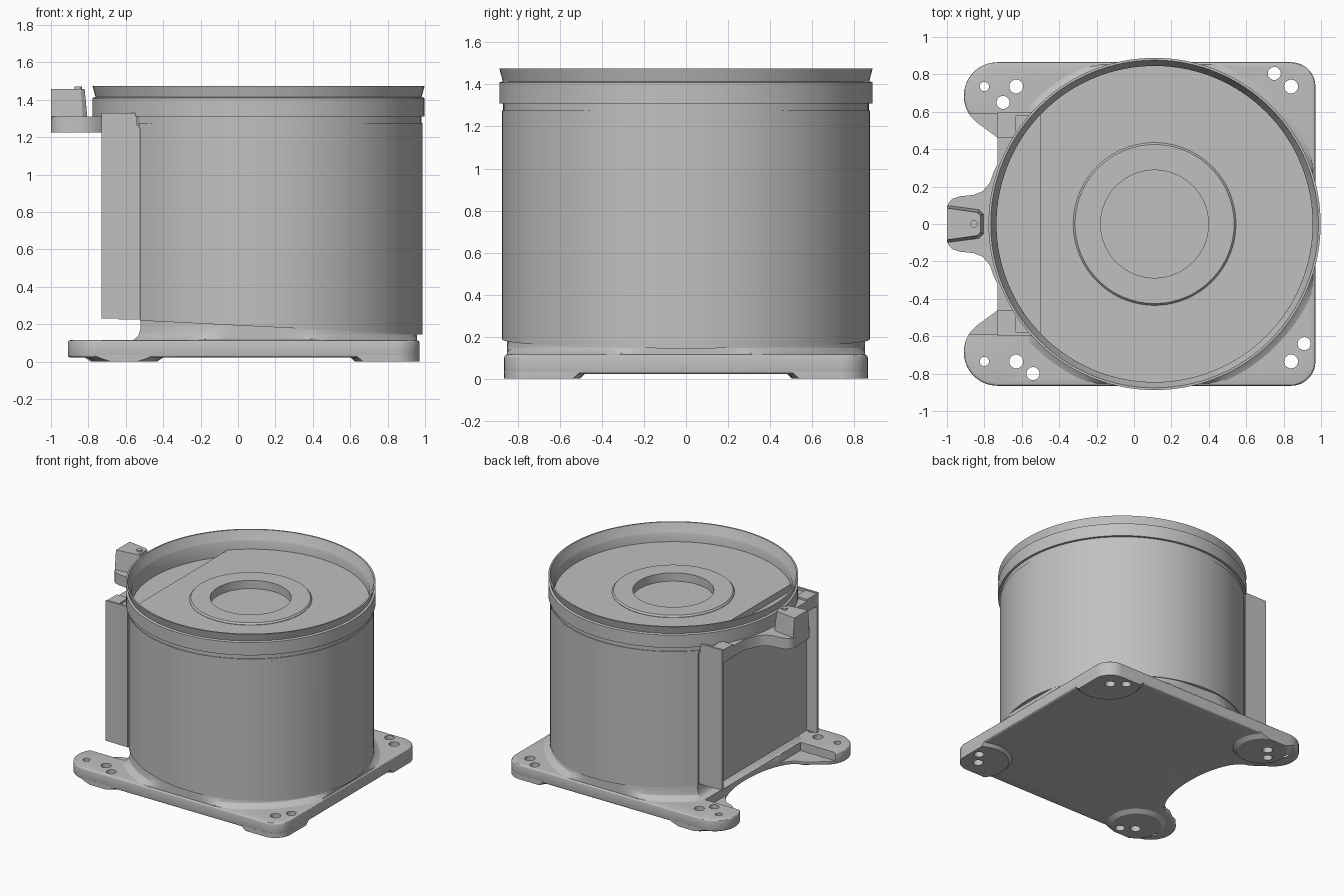
import bpy, bmesh, math
from math import cos, sin, pi, radians, acos

if "Cube" in bpy.data.objects:
    bpy.data.objects.remove(bpy.data.objects["Cube"], do_unlink=True)

CX = 0.11      # drum axis
SEG = 128
COLOUR = (0.53, 0.53, 0.53, 1)

grey = bpy.data.materials.new("plain grey")
grey.use_nodes = True
grey.diffuse_color = COLOUR
grey.node_tree.nodes["Principled BSDF"].inputs["Base Color"].default_value = COLOUR


def finish(name, bm):
    bmesh.ops.recalc_face_normals(bm, faces=bm.faces)
    mesh = bpy.data.meshes.new(name)
    bm.to_mesh(mesh)
    bm.free()
    mesh.materials.append(grey)
    obj = bpy.data.objects.new(name, mesh)
    bpy.context.collection.objects.link(obj)
    return obj


def activate(obj):
    bpy.ops.object.select_all(action='DESELECT')
    obj.select_set(True)
    bpy.context.view_layer.objects.active = obj


def smooth(obj):
    activate(obj)
    bpy.ops.object.shade_smooth_by_angle(angle=radians(30))


def loft(name, rings):
    """Solid through matching rings of 3D points, closed at both ends."""
    bm = bmesh.new()
    loops = [[bm.verts.new(p) for p in ring] for ring in rings]
    n = len(loops[0])
    for a, b in zip(loops, loops[1:]):
        for i in range(n):
            j = (i + 1) % n
            bm.faces.new((a[i], a[j], b[j], b[i]))
    bm.faces.new(loops[0])
    bm.faces.new(loops[-1])
    return finish(name, bm)


def prism(name, outline, z0, z1):
    return loft(name, [[(x, y, z) for x, y in outline] for z in (z0, z1)])


def box(name, x, y, z):
    return prism(name, [(x[0], y[0]), (x[1], y[0]), (x[1], y[1]), (x[0], y[1])], *z)


def lathe(name, profile):
    """Closed turned part around the drum axis."""
    bm = bmesh.new()
    rings = []
    for r, z in profile:
        if r == 0:
            rings.append([bm.verts.new((CX, 0, z))] * SEG)
        else:
            rings.append([bm.verts.new((CX + r * cos(2 * pi * i / SEG),
                                        r * sin(2 * pi * i / SEG), z)) for i in range(SEG)])
    for a, b in zip(rings, rings[1:] + rings[:1]):
        if a[0] == a[1] and b[0] == b[1]:
            continue
        for i in range(SEG):
            j = (i + 1) % SEG
            bm.faces.new(list(dict.fromkeys((a[i], a[j], b[j], b[i]))))
    return finish(name, bm)


def arc(cx, cy, r, a0, a1, n):
    return [(cx + r * cos(radians(a0 + (a1 - a0) * i / n)),
             cy + r * sin(radians(a0 + (a1 - a0) * i / n))) for i in range(n + 1)]


def mirrored(half):
    return half + [(x, -y) for x, y in reversed(half) if y > 1e-6]


def d_shape(r, chord):
    """Circle around the drum axis cut flat at x = chord."""
    a = math.degrees(acos((chord - CX) / r))
    return arc(CX, 0, r, -a, a, 96)


def cut(obj, cutters, operation='DIFFERENCE'):
    for c in cutters:
        c.hide_render = True
        mod = obj.modifiers.new("cut", 'BOOLEAN')
        mod.operation = operation
        mod.solver = 'EXACT'
        mod.object = c
        activate(obj)
        bpy.ops.object.modifier_apply(modifier=mod.name)
        bpy.data.objects.remove(c, do_unlink=True)


# Base plate with two rear lobes and a scooped edge
scoop = [(-0.70 + 0.18 * cos(pi / 2 * i / 16), 0.44 * sin(pi / 2 * i / 16)) for i in range(17)]
lobe = arc(-0.73, 0.685, 0.18, 235, 90, 18)
corner = arc(0.84, 0.735, 0.13, 90, 0, 12)
plan = mirrored(scoop + lobe + corner)
base = prism("base_plate", plan, 0.022, 0.115)
bev = base.modifiers.new("round", 'BEVEL')
bev.width = 0.014
bev.segments = 3
bev.limit_method = 'ANGLE'
bev.angle_limit = radians(50)
activate(base)
bpy.ops.object.modifier_apply(modifier="round")
# Lowered inner edge of the lobes
cut(base, [box("step_cutter", (-1, -0.58), (-0.59, 0.59), (0.05, 0.2))])

# Corner foot pads, flush with the plate edge
pads = []
for side in (1, -1):
    for label, px, py, low_r, high_r in (("front", 0.85, 0.73, 0.22, 0.26),
                                         ("rear", -0.61, 0.70, 0.17, 0.23)):
        pad = prism("foot_pad_" + label, plan, 0, 0.04)
        cone = loft("pad_cutter", [[(x, y, z) for x, y in arc(px, side * py, r, 0, 354, 59)]
                                   for r, z in ((low_r, -0.005), (high_r, 0.035))])
        cut(pad, [cone], 'INTERSECT')
        pads.append(pad)

# Mounting holes through plate and pads
holes = [(-0.8, 0.735, 0.025), (-0.63, 0.735, 0.037), (-0.7, 0.65, 0.035),
         (0.75, 0.805, 0.035), (0.84, 0.735, 0.037),
         (-0.8, -0.735, 0.025), (-0.63, -0.735, 0.037), (-0.54, -0.8, 0.035),
         (0.84, -0.735, 0.037), (0.91, -0.64, 0.035)]
for part in [base] + pads:
    cut(part, [prism("hole_cutter", arc(x, y, r, 0, 345, 23), -0.1, 0.2) for x, y, r in holes])
    smooth(part)


# Fillet boss between plate and drum, kept inside the plate edge
def boss_ring(r, chord, z):
    return [(min(x, 0.957), max(-0.852, min(0.852, y)), z) for x, y in d_shape(r, chord)]


smooth(loft("drum_boss", [boss_ring(0.94, -0.575, 0.108), boss_ring(0.90, -0.55, 0.122),
                          boss_ring(0.876, -0.53, 0.145), boss_ring(0.868, -0.52, 0.18),
                          boss_ring(0.868, -0.52, 0.30)]))

# Drum with slanted lower edge
outline = d_shape(0.876, -0.525)
smooth(loft("drum", [[(x, y, 0.23 - 0.05 * (x + 0.73)) for x, y in outline],
                     [(x, y, 1.26) for x, y in outline]]))
outline = d_shape(0.876, -0.53)
smooth(prism("drum_collar", outline, 1.25, 1.275))

# Flat rear wall
box("rear_wall", (-0.64, -0.5), (-0.59, 0.59), (0.225, 1.26))

# Rim band with flared lip, and the lower floor
smooth(lathe("rim", [(0, 1.25), (0.87, 1.25), (0.87, 1.31), (0.888, 1.31), (0.888, 1.41),
                     (0.872, 1.415), (0.888, 1.475), (0.876, 1.475), (0.85, 1.41),
                     (0.845, 1.40), (0.845, 1.285), (0, 1.285)]))

# Upper floor with a round recess and raised collar
floor = prism("upper_floor", d_shape(0.847, -0.5), 1.28, 1.335)
cut(floor, [prism("recess_cutter", arc(CX, 0, 0.30, 0, 357, 119), 1.2, 1.5)])
smooth(floor)
smooth(lathe("collar", [(0.288, 1.28), (0.435, 1.28), (0.435, 1.338),
                        (0.425, 1.35), (0.288, 1.35)]))

# Side fins and their top ears
for s in (1, -1):
    box("side_fin", (-0.73, -0.54), sorted((s * 0.58, s * 0.597)), (0.23, 1.33))
    box("fin_ear", (-0.73, -0.63), sorted((s * 0.46, s * 0.585)), (1.25, 1.325))

# Rear bracket shelf with a protruding tongue, fitted around the rim
half = [(-1.0, 0.08), (-0.99, 0.115), (-0.97, 0.135), (-0.93, 0.148), (-0.86, 0.155),
        (-0.81, 0.175), (-0.77, 0.22), (-0.75, 0.28), (-0.73, 0.32), (-0.73, 0.585), (-0.5, 0.585)]
shelf = prism("rear_shelf", mirrored(half), 1.225, 1.31)
cut(shelf, [prism("shelf_cutter", arc(CX, 0, 0.86, 0, 357, 119), 1.255, 1.5)])
smooth(shelf)

# Clamp block and screw
low = mirrored([(-1.0, 0.10), (-0.83, 0.078), (-0.805, 0.055)])
top = mirrored([(-1.0, 0.085), (-0.84, 0.062), (-0.82, 0.045)])
loft("clamp_block", [[(x, y, 1.30) for x, y in low], [(x, y, 1.458) for x, y in top]])
smooth(prism("clamp_screw", arc(-0.855, 0, 0.02, 0, 345, 23), 1.44, 1.47))
